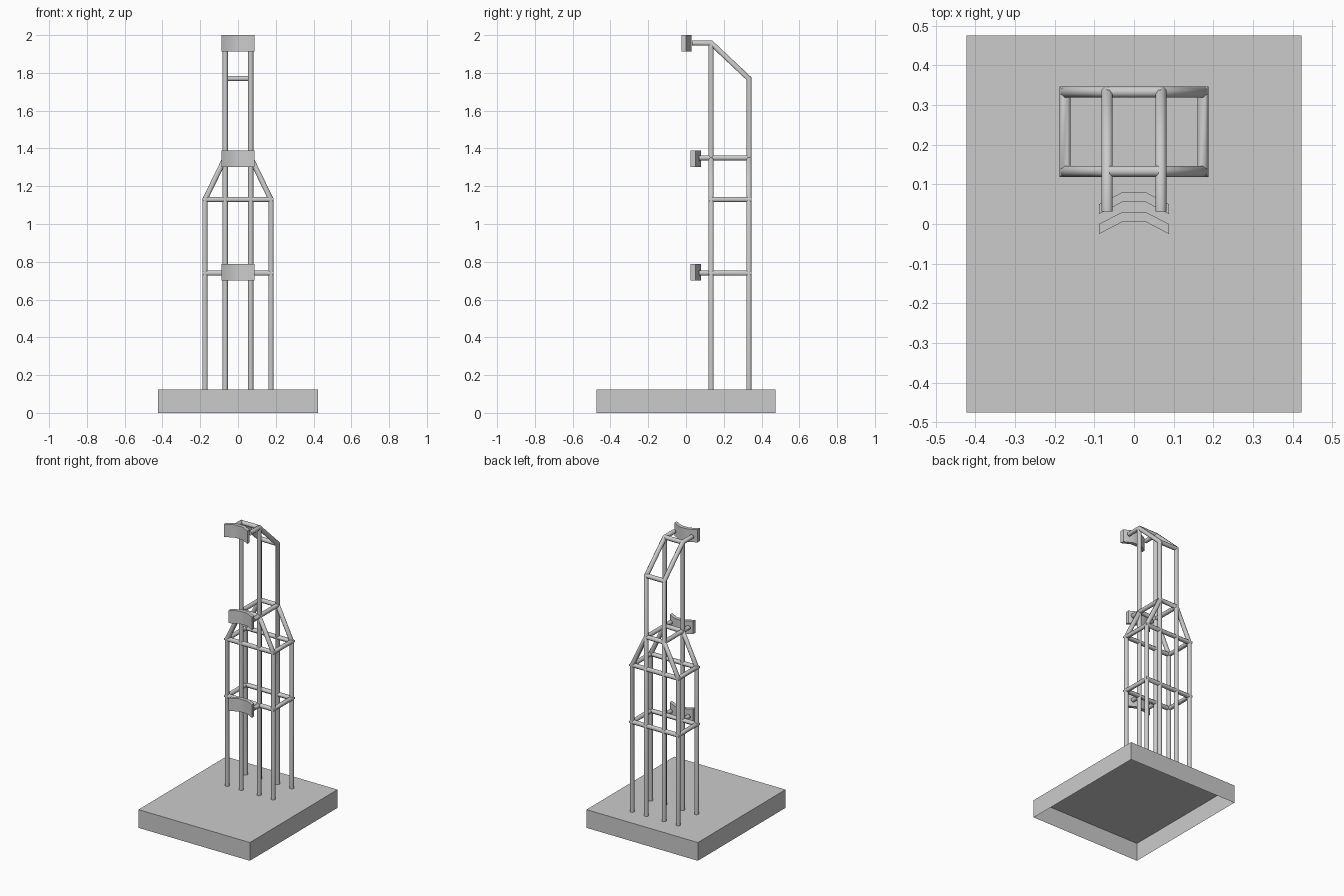
import bpy, bmesh, math
from mathutils import Vector

if "Cube" in bpy.data.objects:
    bpy.data.objects.remove(bpy.data.objects["Cube"])

R, SIDES = 0.015, 8
XI, XO = 0.0675, 0.1745      # inner / outer post x
YF, YB = 0.133, 0.333        # front / back post y
ZB = 0.125                   # top of the base


def finish(name, bm, smooth=None):
    bmesh.ops.recalc_face_normals(bm, faces=bm.faces)
    me = bpy.data.meshes.new(name)
    bm.to_mesh(me)
    bm.free()
    ob = bpy.data.objects.new(name, me)
    bpy.context.collection.objects.link(ob)
    if smooth:
        bpy.ops.object.select_all(action='DESELECT')
        ob.select_set(True)
        bpy.context.view_layer.objects.active = ob
        bpy.ops.object.shade_smooth_by_angle(angle=math.radians(smooth))
    return ob


def tube(name, pts, closed=False):
    """Eight-sided tube along a path, mitred at every corner."""
    pts = [Vector(p) for p in pts]
    n = len(pts)
    dirs = [(pts[(i + 1) % n] - pts[i]).normalized() for i in range(n)]
    d0 = dirs[0]
    ref = Vector((0, 0, 1)) if abs(d0.z) < 0.9 else Vector((1, 0, 0))
    u = d0.cross(ref).normalized()
    v = d0.cross(u)
    prof = []
    for k in range(SIDES):
        a = 2 * math.pi * (k + 0.5) / SIDES
        prof.append(pts[0] + R * (u * math.cos(a) + v * math.sin(a)))
    bm = bmesh.new()
    rings = []
    for i, p in enumerate(pts):
        d_in = dirs[i - 1] if (i or closed) else d0
        d_out = dirs[i] if (i < n - 1 or closed) else d_in
        normal = (d_in + d_out).normalized()
        along = d_in if i else d0
        prof = [q + along * ((p - q).dot(normal) / along.dot(normal)) for q in prof]
        rings.append([bm.verts.new(q) for q in prof])
    for i in range(n if closed else n - 1):
        a, b = rings[i], rings[(i + 1) % n]
        for k in range(SIDES):
            j = (k + 1) % SIDES
            bm.faces.new((a[k], a[j], b[j], b[k]))
    if not closed:
        bm.faces.new(rings[0])
        bm.faces.new(rings[-1])
    return finish(name, bm, 46)


def pad(name, y, z0, z1):
    """Curved pad: bent strip in plan, extruded upward."""
    plan = [(-0.088, 0), (-0.03, 0.03), (0.03, 0.03), (0.088, 0)]
    bm = bmesh.new()
    cols = []
    for x, dy in plan:
        cols.append([bm.verts.new((x, y + dy + t, z))
                     for t, z in ((0, z0), (0.025, z0), (0.025, z1), (0, z1))])
    for a, b in zip(cols, cols[1:]):
        for k in range(4):
            j = (k + 1) % 4
            bm.faces.new((a[k], a[j], b[j], b[k]))
    bm.faces.new(cols[0])
    bm.faces.new(cols[-1])
    return finish(name, bm, 35)


# base: hollow box, open underneath
bm = bmesh.new()
bmesh.ops.create_cube(bm, size=1)
for vert in bm.verts:
    vert.co = (vert.co.x * 0.845, vert.co.y * 0.95, (vert.co.z + 0.5) * ZB)
bottom = [f for f in bm.faces if f.calc_center_median().z < 0.001]
bmesh.ops.delete(bm, geom=bottom, context='FACES_ONLY')
base = finish("base", bm)

# inner frames, posts and pad arms on both sides
for s, side in ((-1, "left"), (1, "right")):
    x = s * XI
    tube(f"inner_frame_{side}", [(x, 0.032, 1.958), (x, YF, 1.958),
                                 (x, YB, 1.77), (x, YB, ZB)])
    tube(f"inner_front_post_{side}", [(x, YF, ZB), (x, YF, 1.955)])
    tube(f"middle_arm_{side}", [(x, 0.07, 1.35), (x, YB, 1.35)])
    tube(f"lower_arm_{side}", [(x, 0.07, 0.74), (x, YF, 0.74)])

# outer arches, front and back
for y, side in ((YF, "front"), (YB, "back")):
    tube(f"outer_arch_{side}", [(-XO, y, ZB), (-XO, y, 1.13), (-XI, y, 1.35),
                                (XI, y, 1.35), (XO, y, 1.13), (XO, y, ZB)])

# horizontal rings
for z, level in ((0.74, "lower"), (1.13, "upper")):
    tube(f"ring_{level}", [(-XO, YF, z), (XO, YF, z), (XO, YB, z), (-XO, YB, z)], True)

# cross bars at the top
tube("top_front_bar", [(-XI, YF, 1.958), (XI, YF, 1.958)])
tube("top_back_bar", [(-XI, YB, 1.77), (XI, YB, 1.77)])

# pads
pad("top_pad", -0.025, 1.912, 2.0)
pad("middle_pad", 0.025, 1.302, 1.39)
pad("lower_pad", 0.025, 0.70, 0.788)
